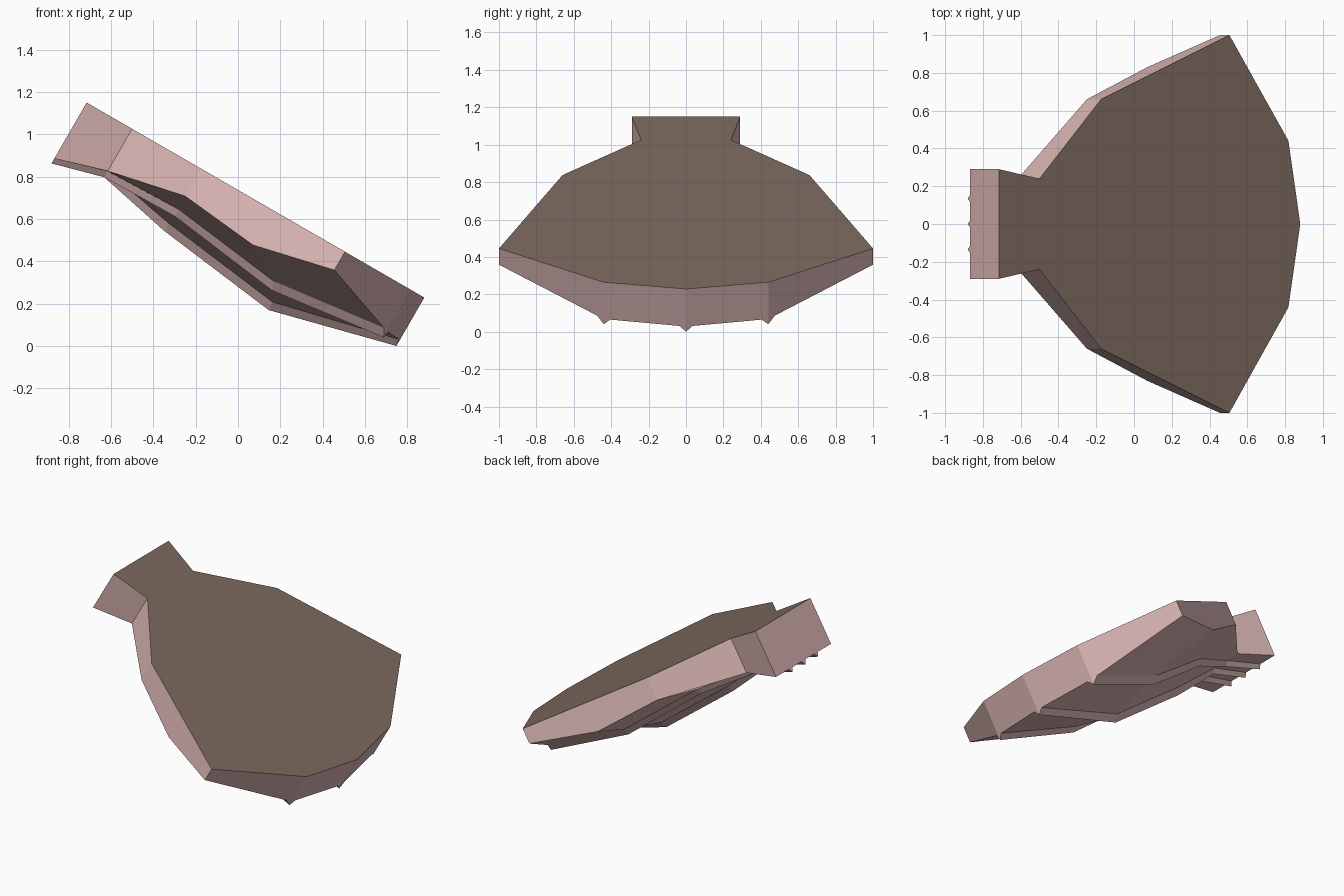
import bpy, bmesh, math
from mathutils import Vector

if "Cube" in bpy.data.objects:
    bpy.data.objects.remove(bpy.data.objects["Cube"])

TILT = math.radians(30)


def material(name, rgb):
    m = bpy.data.materials.new(name)
    m.diffuse_color = (*rgb, 1)
    m.use_nodes = True
    m.node_tree.nodes["Principled BSDF"].inputs["Base Color"].default_value = m.diffuse_color
    return m


pink = material("shell pink", (0.70, 0.47, 0.455))
brown = material("inner brown", (0.205, 0.145, 0.113))

# Cross rows from hinge to lip, as (distance along shell, half width, depth):
# middle, side rib, rim, then rib half width and rib height
rows = [
    ((0.00, 0, 0.305), (0.00, 0.135, 0.305), (0.00, 0.29, 0.305), 0.020, 0.027),
    ((0.248, 0, 0.232), (0.248, 0.115, 0.232), (0.248, 0.24, 0.23), 0.020, 0.032),
    ((0.622, 0, 0.310), (0.63, 0.26, 0.225), (0.624, 0.66, 0.15), 0.030, 0.032),
    ((1.235, 0, 0.385), (1.20, 0.38, 0.297), (1.016, 0.83, 0.19), 0.035, 0.034),
    ((1.842, 0, 0.232), (1.77, 0.44, 0.227), (1.409, 1.00, 0.10), 0.035, 0.032),
]


def section(mid, side, rim, w, h):
    """Ribbed cross row, mirrored across the middle."""
    c, s, r = Vector(mid), Vector(side), Vector(rim)
    crest = Vector((0, 0, h))
    half = [c.lerp(s, w / s.y), c.lerp(s, 1 - w / s.y), s + crest,
            s.lerp(r, w / (r.y - s.y)), r]
    left = [Vector((p.x, -p.y, p.z)) for p in reversed(half)]
    return left + [c + crest] + half


def place(p, depth):
    """Shell coordinates to the tilted model."""
    return (-0.715 + p.x * math.cos(TILT) - depth * math.sin(TILT), p.y,
            1.152 - p.x * math.sin(TILT) - depth * math.cos(TILT))


bm = bmesh.new()
points = [section(*r) for r in rows]
grid = [[bm.verts.new(place(p, p.z)) for p in row] for row in points]
n, m = len(grid), len(grid[0])

# Ribbed underside
for i in range(n - 1):
    for j in range(m - 1):
        bm.faces.new((grid[i][j], grid[i][j + 1], grid[i + 1][j + 1], grid[i + 1][j]))

# Walls around the outline and the flat inner face
loop = ([(0, j) for j in range(m)] + [(i, m - 1) for i in range(1, n)]
        + [(n - 1, j) for j in range(m - 2, -1, -1)] + [(i, 0) for i in range(n - 2, 0, -1)])
top = [bm.verts.new(place(points[i][j], 0)) for i, j in loop]
for k, (i, j) in enumerate(loop):
    k2 = (k + 1) % len(loop)
    i2, j2 = loop[k2]
    bm.faces.new((grid[i][j], grid[i2][j2], top[k2], top[k]))
inner = bm.faces.new(top)
inner.material_index = 1
bmesh.ops.recalc_face_normals(bm, faces=bm.faces[:])

# Stand on the ground
low = min(v.co.z for v in bm.verts)
bmesh.ops.translate(bm, verts=bm.verts[:], vec=(0, 0, -low))

mesh = bpy.data.meshes.new("scallop_shell")
bm.to_mesh(mesh)
bm.free()
mesh.materials.append(pink)
mesh.materials.append(brown)
bpy.context.collection.objects.link(bpy.data.objects.new("scallop_shell", mesh))
